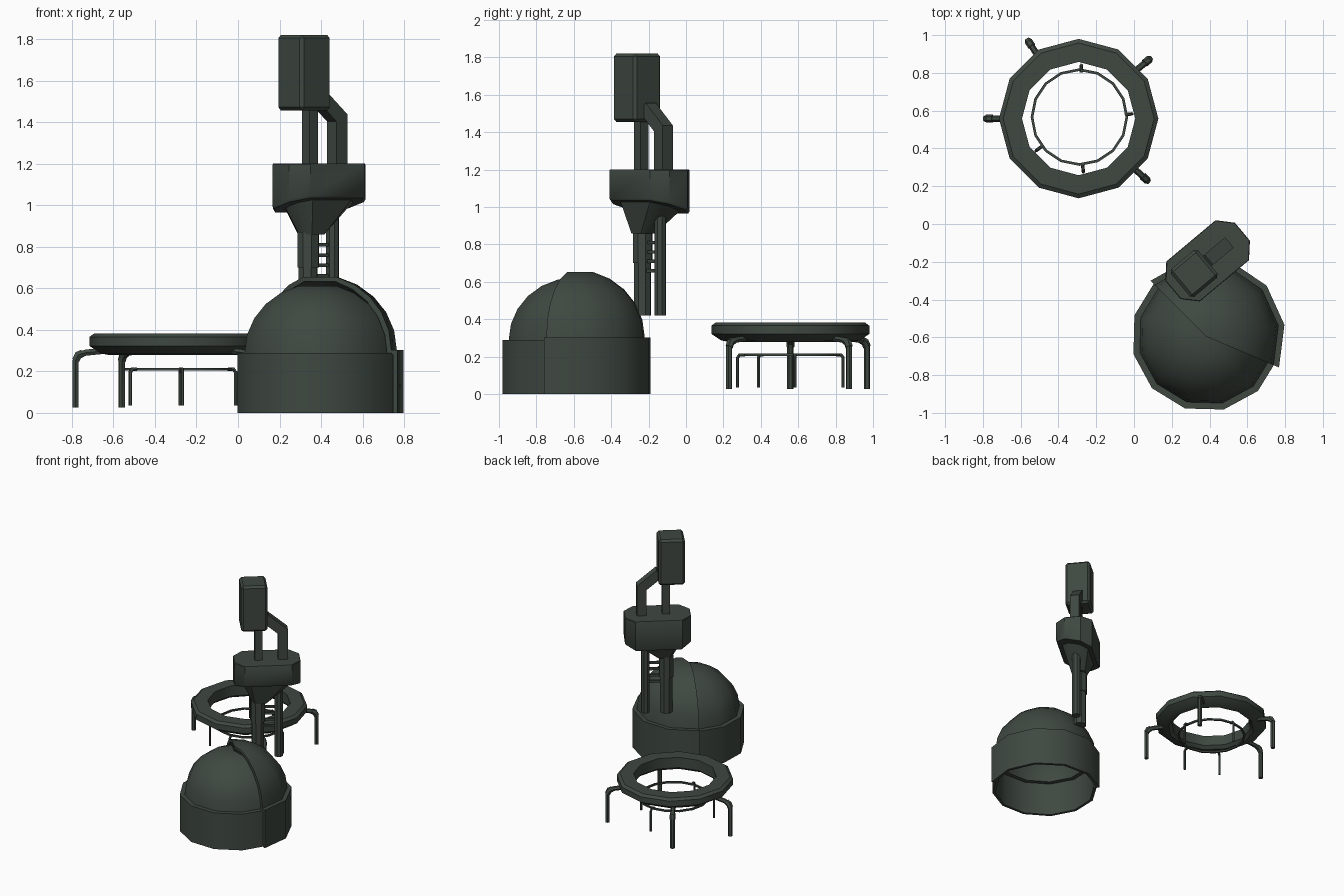
import bpy, bmesh, math
from mathutils import Vector, Matrix

if "Cube" in bpy.data.objects:
    bpy.data.objects.remove(bpy.data.objects["Cube"])

mat = bpy.data.materials.new("dark_green")
mat.diffuse_color = (0.05, 0.065, 0.053, 1)
mat.use_nodes = True
mat.node_tree.nodes["Principled BSDF"].inputs["Base Color"].default_value = mat.diffuse_color


def finish(name, bm):
    bmesh.ops.remove_doubles(bm, verts=bm.verts, dist=1e-5)
    bmesh.ops.recalc_face_normals(bm, faces=bm.faces)
    me = bpy.data.meshes.new(name)
    bm.to_mesh(me)
    bm.free()
    ob = bpy.data.objects.new(name, me)
    bpy.context.collection.objects.link(ob)
    me.materials.append(mat)
    bpy.ops.object.select_all(action='DESELECT')
    ob.select_set(True)
    bpy.context.view_layer.objects.active = ob
    bpy.ops.object.shade_smooth_by_angle(angle=math.radians(35))
    return ob


def loft(name, rings, loop=False):
    """Skin a list of equal closed rings, capped or joined end to end."""
    bm = bmesh.new()
    vs = [[bm.verts.new(p) for p in r] for r in rings]
    n = len(vs[0])
    pairs = list(zip(vs, vs[1:])) + ([(vs[-1], vs[0])] if loop else [])
    for a, b in pairs:
        for i in range(n):
            j = (i + 1) % n
            bm.faces.new((a[i], a[j], b[j], b[i]))
    if not loop:
        bm.faces.new(vs[0])
        bm.faces.new(vs[-1])
    return finish(name, bm)


def lathe(name, profile, centre, start, end, steps):
    """Turn a closed (radius, height) profile about a vertical axis."""
    full = end - start >= 360
    rings = []
    for k in range(steps + (not full)):
        a = math.radians(start + (end - start) * k / steps)
        rings.append([(centre[0] + r * math.cos(a), centre[1] + r * math.sin(a), z)
                      for r, z in profile])
    return loft(name, rings, full)


def tube(name, path, radius, sides=6, side=(0, 1, 0), phase=0):
    """Sweep a polygon along a path lying in the plane normal to side."""
    pts = [Vector(p) for p in path]
    s = Vector(side).normalized()
    rings = []
    for i, p in enumerate(pts):
        d1 = (p - pts[max(i - 1, 0)]).normalized()
        d2 = (pts[min(i + 1, len(pts) - 1)] - p).normalized()
        t = (d1 + d2).normalized()
        w = s.cross(t).normalized()
        k = 1 / max(t.dot(d1 if i else d2), 0.5)
        rings.append([p + radius * (s * math.cos(a) + w * (k * math.sin(a)))
                      for a in (phase + 2 * math.pi * j / sides for j in range(sides))])
    return loft(name, rings)


# --- split dome building: two overlapping shells ---
DOME = (0.383, -0.596)


def shell(R, H, rd, h, t):
    arc = [math.radians(a) for a in range(0, 76, 15)]
    top = math.sin(arc[-1])
    outer = [(R, 0), (R, H)] + [(rd * math.cos(a), H + h * math.sin(a)) for a in arc]
    outer.append((0, H + h * top))
    inner = [(0, H + (h - t) * top)]
    inner += [((rd - t) * math.cos(a), H - t + h * math.sin(a)) for a in reversed(arc)]
    return outer + inner + [(R - t, H - t), (R - t, 0)]


lathe("front_dome_shell", shell(0.397, 0.288, 0.362, 0.335, 0.022), DOME, 133.5, 343.5, 7)
lathe("back_dome_shell", shell(0.418, 0.303, 0.386, 0.363, 0.022), DOME, -23, 135, 5)

# --- ring platform with legs, and the thin ring under it ---
RING = (-0.293, 0.558)
lathe("ring_platform", [(0.30, 0.382), (0.40, 0.382), (0.422, 0.366), (0.422, 0.322),
                        (0.37, 0.287), (0.325, 0.278), (0.30, 0.30)], RING, 0, 360, 12)
lathe("thin_ring", [(0.244, 0.216), (0.258, 0.216), (0.258, 0.203), (0.244, 0.203)],
      (-0.289, 0.566), 0, 360, 16)


def leg(name, ang, path, radius):
    a = math.radians(ang)
    pts = [(RING[0] + r * math.cos(a), RING[1] + r * math.sin(a), z) for r, z in path]
    return tube(name, pts, radius, 6, (-math.sin(a), math.cos(a), 0))


for i, ang in enumerate((180, 123, 40, -42)):
    leg(f"outer_leg_{i}", ang,
        [(0.36, 0.298), (0.44, 0.29), (0.475, 0.278), (0.489, 0.25), (0.489, 0.026)], 0.017)
    leg(f"outer_leg_joint_{i}", ang,
        [(0.455, 0.287), (0.476, 0.278), (0.489, 0.252)], 0.021)
for i, ang in enumerate((87, 5, 217, 275)):
    leg(f"inner_leg_{i}", ang,
        [(0.245, 0.21), (0.272, 0.21), (0.283, 0.195), (0.283, 0.036)], 0.009)

# --- tower, in a frame turned 40 degrees ---
T = Matrix.Translation((0.39, -0.195, 0)) @ Matrix.Rotation(math.radians(40), 4, 'Z')
SIDE = T.to_3x3() @ Vector((0, 1, 0))
OCT = [(0.24, 0.062), (0.17, 0.138), (-0.17, 0.138), (-0.24, 0.062),
       (-0.24, -0.062), (-0.17, -0.138), (0.17, -0.138), (0.24, -0.062)]


def section(scale_u, scale_v, z, tilt=0.0, shift=0.0):
    return [T @ Vector((u * scale_u + shift, v * scale_v, z - tilt * v)) for u, v in OCT]


# deck with a sloping underside, and the funnel below it
loft("tower_deck", [section(0.97, 0.95, 1.0, 0.25), section(1, 1, 1.012, 0.25),
                    section(1, 1, 1.195), section(0.985, 0.98, 1.2)])
loft("tower_funnel", [section(0.23, 0.38, 0.86, 0, -0.049),
                      section(0.72, 0.72, 1.0, 0.2)])


def post(name, x, y, z0, z1, r, sides):
    return tube(name, [(x, y, z0), (x, y, z1)], r, sides, SIDE, math.pi / sides)


post("lower_main_column", 0.338, -0.232, 0.42, 0.90, 0.048, 8)
post("lower_main_collar", 0.338, -0.232, 0.70, 0.87, 0.055, 8)
post("lower_side_column", 0.455, -0.138, 0.42, 0.98, 0.033, 8)
for i in range(4):
    z = 0.66 + 0.05 * i
    tube(f"rung_{i}", [(0.345, -0.226, z), (0.455, -0.138, z)], 0.012, 4, SIDE, math.pi / 4)

# upper columns, one bending into the head
post("upper_main_column", 0.347, -0.24, 1.19, 1.48, 0.039, 4)
d = T.to_3x3() @ Vector((1, 0, 0))
base = Vector((0.478, -0.12, 0))
tube("upper_bent_column", [base + Vector((0, 0, 1.19)), base + Vector((0, 0, 1.42)),
                           base - d * 0.13 + Vector((0, 0, 1.53))],
     0.05, 4, SIDE, math.pi / 4)

# tall bevelled head
bm = bmesh.new()
bmesh.ops.create_cube(bm, size=1, matrix=Matrix.Translation((0.318, -0.262, 1.638))
                      @ Matrix.Rotation(math.radians(40), 4, 'Z')
                      @ Matrix.Diagonal((0.19, 0.19, 0.364, 1)))
bmesh.ops.bevel(bm, geom=bm.edges[:], offset=0.016, segments=1, affect='EDGES')
finish("tower_head", bm)
